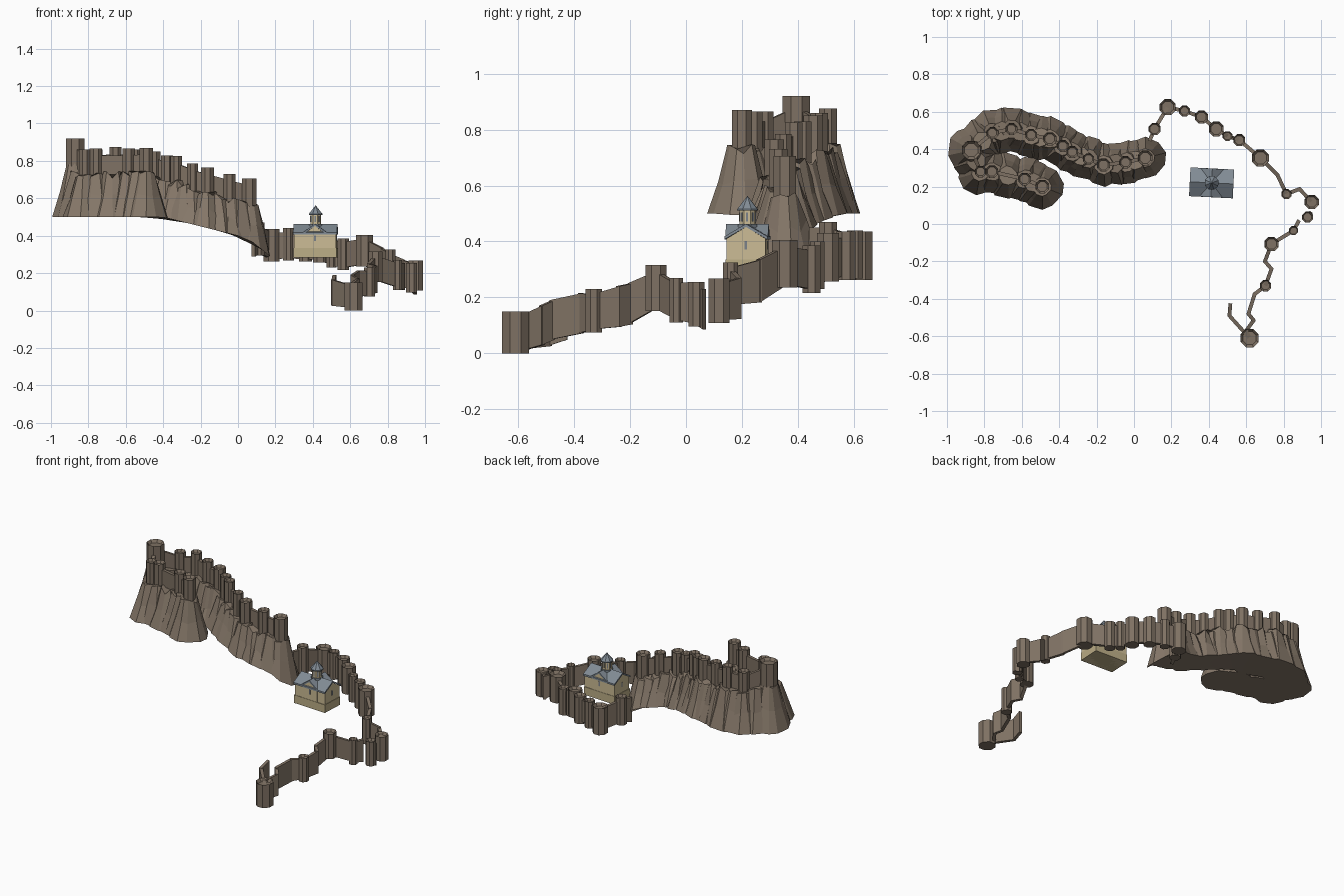
import bpy, bmesh, math, random
from mathutils import Matrix, Vector

random.seed(4)
cube = bpy.data.objects.get("Cube")
if cube:
    bpy.data.objects.remove(cube, do_unlink=True)


def material(name, rgb):
    m = bpy.data.materials.new(name)
    m.use_nodes = True
    m.diffuse_color = (*rgb, 1)
    m.node_tree.nodes["Principled BSDF"].inputs["Base Color"].default_value = (*rgb, 1)
    return m


STONE = material("weathered stone", (0.21, 0.165, 0.125))
ROCK = material("brown rock", (0.235, 0.185, 0.14))
CREAM = material("cream plaster", (0.60, 0.50, 0.30))
TAN = material("tan plinth", (0.50, 0.42, 0.24))
SLATE = material("slate roof", (0.22, 0.26, 0.30))
GLASS = material("grey window", (0.20, 0.22, 0.25))


def finish(bm, name, mat, matrix=None):
    bmesh.ops.recalc_face_normals(bm, faces=bm.faces)
    mesh = bpy.data.meshes.new(name)
    bm.to_mesh(mesh)
    bm.free()
    mesh.materials.append(mat)
    obj = bpy.data.objects.new(name, mesh)
    if matrix:
        obj.matrix_world = matrix
    bpy.context.collection.objects.link(obj)
    return obj


def loft(bm, rings):
    """Join equal rings of points into a closed solid."""
    loops = [[bm.verts.new(p) for p in ring] for ring in rings]
    n = len(loops[0])
    for a, b in zip(loops, loops[1:]):
        for i in range(n):
            j = (i + 1) % n
            bm.faces.new((a[i], a[j], b[j], b[i]))
    bm.faces.new(loops[0][::-1])
    return bm.faces.new(loops[-1])


def ring(x, y, z, r, n=8):
    turn = math.pi / n
    return [(x + r * math.cos(turn + math.tau * i / n),
             y + r * math.sin(turn + math.tau * i / n), z) for i in range(n)]


# Towers: octagonal, with a sunken platform inside the parapet
def tower(name, x, y, r, z0, z1):
    bm = bmesh.new()
    top = loft(bm, [ring(x, y, z0, r), ring(x, y, z1, r)])
    bmesh.ops.recalc_face_normals(bm, faces=bm.faces)
    bmesh.ops.inset_individual(bm, faces=[top], thickness=r * 0.28)
    bmesh.ops.translate(bm, verts=top.verts[:], vec=(0, 0, -0.018))
    finish(bm, name, STONE)


# Curtain walls: thin slabs following the slope between two points
def wall(bm, a, b, thick=0.02):
    pa, pb = Vector(a[:2]), Vector(b[:2])
    d = (pb - pa).normalized()
    side = Vector((-d.y, d.x)) * thick / 2
    ends = []
    for p, q, out in ((pa, a, -d), (pb, b, d)):
        p = p + out * thick * 0.3
        l, r = p + side, p - side
        ends.append([(*l, q[2]), (*r, q[2]), (*r, q[3]), (*l, q[3])])
    loft(bm, ends)


def fortify(name, chain, height, drop):
    """Build towers (radius above zero) and the walls joining the chain."""
    bm = bmesh.new()
    spots = []
    for i, (x, y, r, top) in enumerate(chain):
        base = max(0, top - height(top))
        if r:
            tower(f"{name}_tower_{i + 1}", x, y, r, base, top)
        spots.append((x, y, base + 0.012, top - (drop if r else 0)))
    for a, b in zip(spots, spots[1:]):
        wall(bm, a, b)
    finish(bm, f"{name}_walls", STONE)


# Upper fortress: a hooked line of towers (x, y, radius, top)
upper = [
    (-.49, .20, .039, .87), (-.585, .24, .036, .865), (-.76, .28, .036, .865),
    (-.82, .28, .033, .86), (-.87, .395, .053, .92), (-.757, .487, .034, .86),
    (-.655, .508, .034, .875), (-.55, .476, .034, .86), (-.45, .455, .038, .85),
    (-.38, .417, .034, .83), (-.33, .385, .034, .825), (-.243, .348, .032, .785),
    (-.163, .315, .038, .765), (-.045, .33, .035, .73), (.06, .353, .043, .705),
]
fortify("upper", upper, lambda top: 0.15, 0.035)

# Lower curtain wall in four broken runs; radius zero marks a plain bend
lower = {
    "north": [
        (.085, .45, 0, .45), (.11, .508, .035, .47), (.18, .625, .046, .435),
        (.27, .604, .031, .44), (.36, .572, .038, .435), (.44, .508, .043, .43),
        (.50, .47, .028, .40), (.563, .449, .034, .385), (.676, .353, .049, .405),
        (.767, .262, 0, .335), (.815, .16, .029, .325), (.885, .187, 0, .27),
        (.95, .118, .041, .267)],
    "east": [(.928, .037, .031, .255), (.945, .06, 0, .23)],
    "south": [
        (.88, .015, 0, .255), (.853, -.035, .026, .27), (.735, -.107, .041, .315),
        (.70, -.20, 0, .25), (.735, -.24, 0, .24), (.703, -.33, .032, .23),
        (.645, -.375, 0, .215), (.612, -.48, 0, .19), (.64, -.515, 0, .17),
        (.60, -.57, 0, .14), (.618, -.61, .053, .15), (.51, -.49, 0, .165),
        (.515, -.43, 0, .19)],
}
for name, chain in lower.items():
    fortify(name, chain, lambda top: 0.15 + (top - 0.15) * 0.08, 0.02)


# Crag: overlapping jagged flares under the upper fortress
def ground(x):
    if x < -0.4:
        return 0.5
    return 0.5 - 0.25 * (x + 0.4) if x < 0.05 else 0.3875 - 0.8 * (x - 0.05)


def crag(bm, x, y, top):
    n, foot = 10, 0.117 - 0.014 * x
    turn = random.uniform(0, 1)
    angles = [turn + math.tau * (i + random.uniform(-.22, .22)) / n for i in range(n)]
    spread = [random.uniform(0.9, 1.03) for _ in angles]
    rings = []
    for t in (0, 0.5, 1):
        r = foot + (0.052 - foot) * t ** 0.85
        row = []
        for a, s in zip(angles, spread):
            px = x + r * s * math.cos(a)
            py = y + r * s * math.sin(a)
            low = ground(px)
            wobble = random.uniform(-0.02, 0.02) if t else 0
            row.append((px, py, low + (top - low) * t + wobble))
        rings.append(row)
    loft(bm, rings)


bm = bmesh.new()
for a, b in zip(upper, upper[1:] + upper[-1:]):
    gap = math.dist(a[:2], b[:2])
    steps = 2 if gap > 0.09 else 1
    for k in range(steps):
        x, y, _, top = [p + (q - p) * k / steps for p, q in zip(a, b)]
        crag(bm, x, y, top - 0.14)
finish(bm, "crag", ROCK)

# Church: cross-gabled body with an octagonal drum, turned slightly
PLACE = Matrix.Translation((0.415, 0.22, 0)) @ Matrix.Rotation(-0.05, 4, "Z")
BASE, EAVE, RIDGE = 0.283, 0.41, 0.452


def prism(name, profile, along_x, half, mat):
    bm = bmesh.new()
    loft(bm, [[(s, u, v) if along_x else (u, s, v) for u, v in profile]
              for s in (-half, half)])
    finish(bm, name, mat, PLACE)


def plate(name, angle, distance, shift, z, width, height):
    """Thin window plate facing outward at an angle."""
    bm = bmesh.new()
    bmesh.ops.create_cube(bm, size=1)
    m = (PLACE @ Matrix.Rotation(angle, 4, "Z")
         @ Matrix.Translation((distance, shift, z))
         @ Matrix.Diagonal((0.004, width, height, 1)))
    finish(bm, name, GLASS, m)


for name, along_x, w, half in (("nave", True, 0.07, 0.112),
                               ("transept", False, 0.056, 0.0715)):
    prism(f"church_{name}", [(-w, BASE), (w, BASE), (w, EAVE), (0, RIDGE), (-w, EAVE)],
          along_x, half, CREAM)
    e = w + 0.007
    low, t = EAVE - 0.003, 0.011
    prism(f"{name}_roof", [(-e, low), (0, RIDGE), (e, low), (e, low + t),
                           (0, RIDGE + t), (-e, low + t)],
          along_x, half + 0.005, SLATE)

p = 0.0735
prism("church_plinth", [(-p, BASE), (p, BASE), (p, 0.335), (-p, 0.335)], True, 0.115, TAN)

# Drum, cornice and pointed roof
for name, mat, levels in (
        ("drum_base", SLATE, [(0.43, 0.037), (0.462, 0.037)]),
        ("church_drum", CREAM, [(0.42, 0.03), (0.513, 0.03)]),
        ("drum_roof", SLATE, [(0.51, 0.039), (0.516, 0.039), (0.562, 0.001)])):
    bm = bmesh.new()
    loft(bm, [ring(0, 0, z, r) for z, r in levels])
    finish(bm, name, mat, PLACE)

# Windows
for i in range(8):
    plate(f"drum_window_{i + 1}", i * math.tau / 8, 0.0278, 0, 0.488, 0.007, 0.032)
for i in range(4):
    wall_distance = 0.0715 if i % 2 else 0.112
    plate(f"church_window_{i + 1}", i * math.pi / 2, wall_distance, 0, 0.386, 0.009, 0.03)
